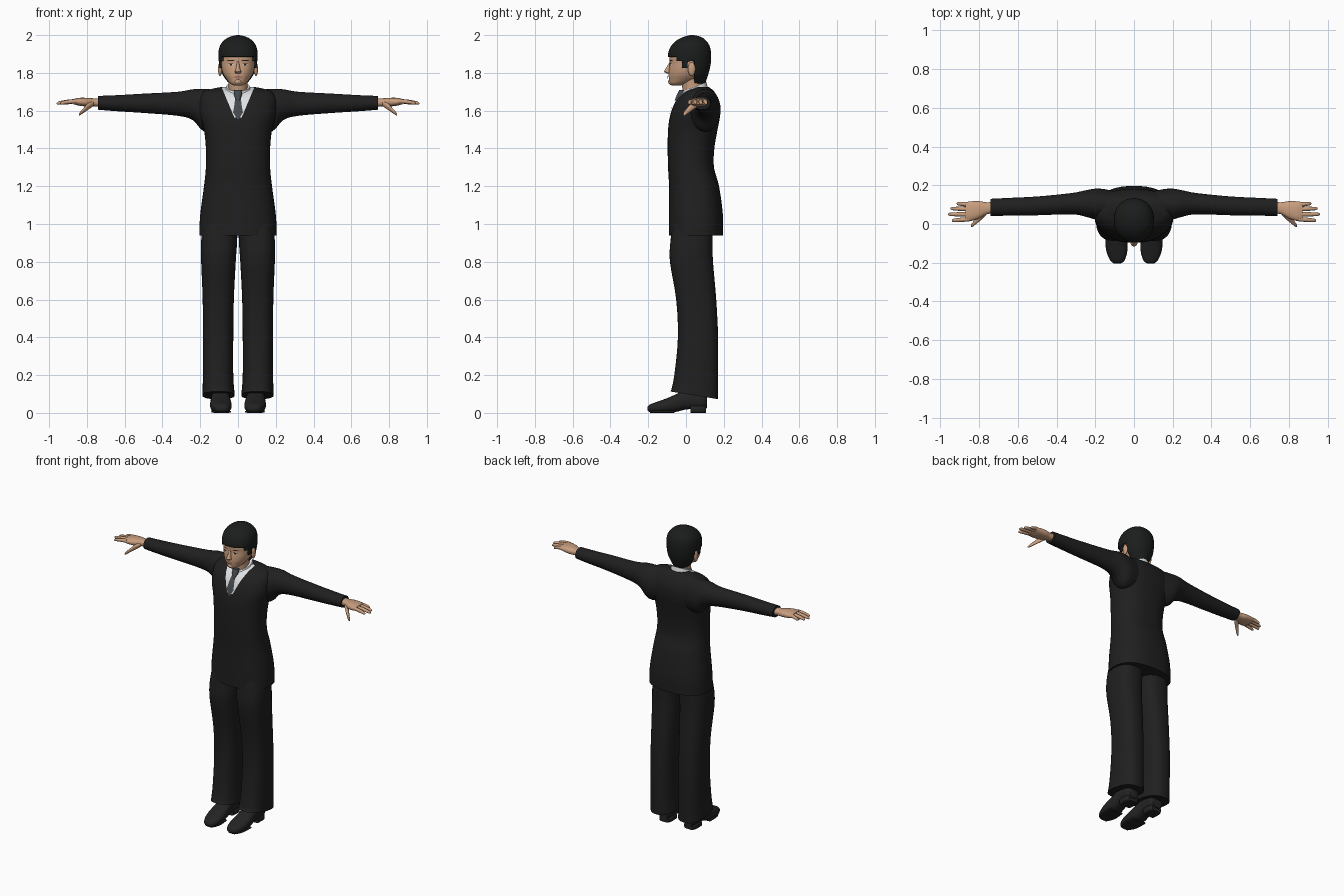
import bpy, bmesh, math
from mathutils import Vector
from mathutils.bvhtree import BVHTree

if "Cube" in bpy.data.objects:
    bpy.data.objects.remove(bpy.data.objects["Cube"])


def material(name, r, g, b):
    m = bpy.data.materials.new(name)
    m.use_nodes = True
    m.diffuse_color = (r, g, b, 1)
    bsdf = m.node_tree.nodes["Principled BSDF"]
    bsdf.inputs["Base Color"].default_value = (r, g, b, 1)
    bsdf.inputs["Roughness"].default_value = 0.8
    return m


SUIT = material("suit black", .014, .014, .014)
HAIR = material("hair black", .011, .012, .012)
SHOE = material("shoe black", .017, .017, .018)
SKIN = material("skin", .58, .34, .21)
SHIRT = material("shirt white", .75, .76, .78)
TIE = material("tie grey", .06, .068, .075)
LIPS = material("lips", .42, .17, .12)
DARK = material("eye dark", .02, .014, .012)
WHITE = material("eye white", .6, .55, .5)


def finish(name, bm, mats, angle=50):
    bmesh.ops.recalc_face_normals(bm, faces=bm.faces)
    mesh = bpy.data.meshes.new(name)
    bm.to_mesh(mesh)
    bm.free()
    for m in mats:
        mesh.materials.append(m)
    for p in mesh.polygons:
        p.use_smooth = True
    mesh.set_sharp_from_angle(angle=math.radians(angle))
    obj = bpy.data.objects.new(name, mesh)
    bpy.context.scene.collection.objects.link(obj)
    return obj


def smooth_rows(rows, steps):
    """Catmull-Rom curve through section rows."""
    out = []
    for i in range(len(rows) - 1):
        p0, p1 = rows[max(i - 1, 0)], rows[i]
        p2, p3 = rows[i + 1], rows[min(i + 2, len(rows) - 1)]
        for k in range(steps):
            t = k / steps
            out.append([b + t * (c - a) / 2 + t * t * (a - 2.5 * b + 2 * c - d / 2)
                        + t ** 3 * (1.5 * (b - c) + (d - a) / 2)
                        for a, b, c, d in zip(p0, p1, p2, p3)])
    return out + [list(rows[-1])]


def loft(axis, rows, side=1, power=2.0, segs=24, steps=4, tilt=0.0):
    """Skin rounded sections (position, a_low, a_high, b_low, b_high) along an axis.
    tilt slants the first ring towards +y."""
    bm = bmesh.new()
    others = [i for i in range(3) if i != axis]
    rings = []
    for n, (pos, a0, a1, b0, b1) in enumerate(smooth_rows(rows, steps)):
        ring = []
        for s in range(segs):
            ang = math.tau * s / segs
            co = [0, 0, 0]
            co[axis] = pos
            for i, lo, hi, w in zip(others, (a0, b0), (a1, b1), (math.cos(ang), math.sin(ang))):
                w = math.copysign(abs(w) ** (2 / power), w)
                co[i] = (lo + hi) / 2 + w * (hi - lo) / 2
            if n == 0:
                co[2] -= tilt * co[1]
            co[0] *= side
            ring.append(bm.verts.new(co))
        rings.append(ring)
    for r, q in zip(rings, rings[1:]):
        for s in range(segs):
            t = (s + 1) % segs
            bm.faces.new((r[s], r[t], q[t], q[s]))
    bm.faces.new(rings[0])
    bm.faces.new(rings[-1])
    return bm


def cut(bm, co, normal):
    bmesh.ops.bisect_plane(bm, geom=bm.verts[:] + bm.edges[:] + bm.faces[:],
                           plane_co=co, plane_no=normal)


def plate(name, target, rows, mat, lift=.003, cols=7):
    """Thin patch of rows (z, x_low, x_high) laid on the front of a target."""
    mesh = target.data
    tree = BVHTree.FromPolygons([v.co for v in mesh.vertices],
                                [list(p.vertices) for p in mesh.polygons])
    bm = bmesh.new()
    grid = []
    for z, x0, x1 in rows:
        line = []
        for c in range(cols):
            x = x0 + (x1 - x0) * c / (cols - 1)
            hit = tree.ray_cast(Vector((x, -1, z)), Vector((0, 1, 0)))[0]
            line.append(bm.verts.new((x, hit.y - lift, z)))
        grid.append(line)
    for r, q in zip(grid, grid[1:]):
        for c in range(cols - 1):
            bm.faces.new((r[c], r[c + 1], q[c + 1], q[c]))
    return finish(name, bm, [mat])


def ellipsoid(name, centre, size, mat):
    bm = bmesh.new()
    bmesh.ops.create_uvsphere(bm, u_segments=16, v_segments=10, radius=1)
    bmesh.ops.scale(bm, vec=size, verts=bm.verts)
    bmesh.ops.translate(bm, vec=centre, verts=bm.verts)
    return finish(name, bm, [mat])


# Jacket body with a V opening showing the shirt
body = [(z, -w, w, f, b) for z, w, f, b in (
    (.94, .205, -.09, .195), (1.05, .2, -.09, .195), (1.2, .18, -.09, .175),
    (1.3, .17, -.095, .148), (1.4, .17, -.097, .15), (1.5, .18, -.095, .167),
    (1.57, .2, -.085, .18), (1.63, .205, -.065, .18), (1.67, .2, -.04, .168),
    (1.7, .18, -.005, .15), (1.715, .14, .03, .135), (1.725, .09, .05, .12))]
bm = loft(2, body, power=2.4, segs=48)
v_low, v_half, v_slope = 1.565, .02, .42
for s in (1, -1):
    cut(bm, (s * v_half, 0, v_low), (s, 0, -v_slope))
cut(bm, (0, 0, v_low), (0, 0, 1))
for f in bm.faces:
    c = f.calc_center_median()
    if c.z > v_low and c.y < .06 and abs(c.x) < v_half + v_slope * (c.z - v_low):
        f.material_index = 1
jacket = finish("jacket", bm, [SUIT, SHIRT])

# Tie, knot and collar
plate("tie", jacket, [(1.555, -.004, .004), (1.59, -.026, .026), (1.62, -.021, .021),
                      (1.65, -.017, .017), (1.69, -.012, .012)], TIE, lift=.006)
finish("tie_knot", loft(2, [(1.655, -.012, .012, -.06, -.03), (1.68, -.02, .02, -.05, -.01),
                            (1.71, -.022, .022, -.035, .0)], segs=12), [TIE])
bm = loft(2, [(1.65, -.085, .085, -.045, .12), (1.69, -.074, .074, -.03, .115),
              (1.725, -.062, .062, -.018, .108)], segs=32)
for v in bm.verts:
    v.co.z += (v.co.y - .04) * .4
finish("collar", bm, [SHIRT])

# Neck and head
finish("neck", loft(2, [(1.68, -.052, .052, -.015, .095), (1.74, -.05, .05, -.022, .092),
                        (1.8, -.055, .055, -.03, .095)]), [SKIN])
skull = [(z, -w, w, f, b) for z, w, f, b in (
    (1.733, .022, -.076, -.03), (1.745, .042, -.087, .01), (1.765, .06, -.09, .06),
    (1.79, .077, -.092, .09), (1.82, .087, -.09, .105), (1.85, .091, -.086, .11),
    (1.89, .093, -.086, .115), (1.93, .086, -.07, .11), (1.965, .06, -.035, .09),
    (1.985, .02, .0, .05))]
head = finish("head", loft(2, skull, power=2.15, segs=40), [SKIN])
finish("nose", loft(2, [(1.796, -.01, .01, -.1, -.08), (1.805, -.018, .018, -.115, -.08),
                        (1.815, -.013, .013, -.113, -.08), (1.845, -.007, .007, -.094, -.08),
                        (1.86, -.005, .005, -.087, -.08)], segs=14), [SKIN], 80)
finish("chin", loft(2, [(1.736, -.014, .014, -.084, -.06), (1.75, -.022, .022, -.095, -.06),
                        (1.765, -.014, .014, -.091, -.06)], segs=14), [SKIN], 80)
plate("mouth", head, [(1.769, -.009, .009), (1.774, -.019, .019), (1.779, -.022, .022),
                      (1.785, -.008, .008)], LIPS, lift=.006)
for side, label in ((1, "left"), (-1, "right")):
    def rows(*items):
        return [(z, side * a, side * b) for z, a, b in items]
    plate(label + "_eye", head, rows((1.838, .03, .044), (1.843, .022, .052), (1.848, .028, .048)), WHITE)
    plate(label + "_iris", head, rows((1.838, .034, .042), (1.843, .031, .044), (1.848, .034, .042)), DARK, .005)
    plate(label + "_upper_lid", head, rows((1.846, .022, .054), (1.85, .028, .05)), DARK, .005)
    plate(label + "_eyebrow", head, rows((1.862, .018, .056), (1.867, .022, .058)), DARK)
    ellipsoid(label + "_ear", (side * .095, .03, 1.82), (.011, .02, .036), SKIN)

# Hair cap, trimmed along a stepped hairline with sideburns and ear gaps
cap = [(z, -w, w, f, b) for z, w, f, b in (
    (1.745, .05, -.06, .102), (1.775, .075, -.08, .112), (1.81, .094, -.09, .123),
    (1.85, .101, -.094, .131), (1.9, .104, -.095, .133), (1.94, .097, -.08, .126),
    (1.97, .077, -.052, .107), (1.99, .046, -.015, .08), (2.0, .008, .022, .042))]
bm = loft(2, cap, power=2.15, segs=48)
zones = [(-.05, 1.885), (-.022, 1.862), (.008, 1.825), (.045, 1.862), (1, 0)]
for y, z in zones:
    cut(bm, (0, y, 0), (0, 1, 0))
    cut(bm, (0, 0, z), (0, 0, 1))


def below_hairline(face):
    c = face.calc_center_median()
    return c.z < next(z for y, z in zones if c.y < y)


bmesh.ops.delete(bm, geom=[f for f in bm.faces if below_hairline(f)], context="FACES")
hair = finish("hair", bm, [HAIR])
shell = hair.modifiers.new("thickness", "SOLIDIFY")
shell.thickness = .012
shell.offset = -1

# Limbs, built once per side
sleeve = [(.1, .03, .17, 1.5, 1.71), (.18, .02, .183, 1.49, 1.715), (.24, .035, .176, 1.55, 1.713),
          (.32, .05, .16, 1.573, 1.7), (.5, .045, .142, 1.588, 1.69),
          (.64, .043, .135, 1.597, 1.682), (.74, .042, .13, 1.605, 1.678)]
palm = [(.72, .055, .115, 1.62, 1.665), (.76, .05, .112, 1.622, 1.665),
        (.8, .028, .118, 1.622, 1.668), (.84, .016, .117, 1.626, 1.668),
        (.87, .016, .113, 1.634, 1.662)]
fingers = {"index": (.025, .018, .94), "middle": (.05, .05, .96),
           "ring": (.077, .08, .947), "little": (.1, .106, .915)}
trouser = [(.1, .018, .188, -.083, .17), (.2, .025, .186, -.062, .17), (.4, .025, .186, -.043, .17),
           (.6, .022, .187, -.052, .16), (.8, .012, .195, -.085, .143), (.9, .005, .196, -.083, .14),
           (1.0, .002, .185, -.07, .14)]
shoe = [(-.203, .068, .104, .012, .032), (-.19, .05, .121, .004, .045), (-.15, .036, .14, .002, .06),
        (-.1, .034, .148, .002, .078), (-.05, .038, .146, .006, .1), (.0, .045, .142, .018, .125),
        (.05, .045, .142, .02, .13), (.09, .047, .14, .02, .12), (.11, .06, .127, .025, .1)]
for side, label in ((1, "left"), (-1, "right")):
    finish(label + "_sleeve", loft(0, sleeve, side, segs=32), [SUIT])
    finish(label + "_palm", loft(0, palm, side, power=2.4), [SKIN])
    for finger, (y0, y1, tip) in fingers.items():
        path = []
        for t, r in ((0, .011), (.35, .0115), (.7, .01), (.93, .008), (1, .003)):
            x, y = .85 + (tip - .85) * t, y0 + (y1 - y0) * t
            z = 1.65 - .012 * t * t
            path.append((x, y - r, y + r, z - r, z + r))
        finish(f"{label}_{finger}_finger", loft(0, path, side, segs=12, steps=2), [SKIN], 80)
    finish(label + "_thumb", loft(0, [
        (.765, .045, .075, 1.624, 1.652), (.79, .02, .055, 1.607, 1.642),
        (.815, .0, .028, 1.59, 1.617), (.833, -.014, .008, 1.577, 1.597),
        (.842, -.014, -.004, 1.573, 1.583)], side, segs=12), [SKIN], 80)
    finish(label + "_trouser", loft(2, trouser, side, power=2.5, segs=36, tilt=.16), [SUIT])
    finish(label + "_shoe", loft(1, shoe, side, power=2.5), [SHOE])
    finish(label + "_heel", loft(1, [(.025, .05, .137, 0, .04), (.08, .048, .139, 0, .04),
                                     (.105, .06, .127, 0, .04)], side, power=5), [SHOE])
    finish(label + "_sole", loft(1, [(-.19, .06, .11, 0, .012), (-.14, .038, .138, 0, .012),
                                     (-.06, .042, .142, 0, .014)], side, power=4), [SHOE])
